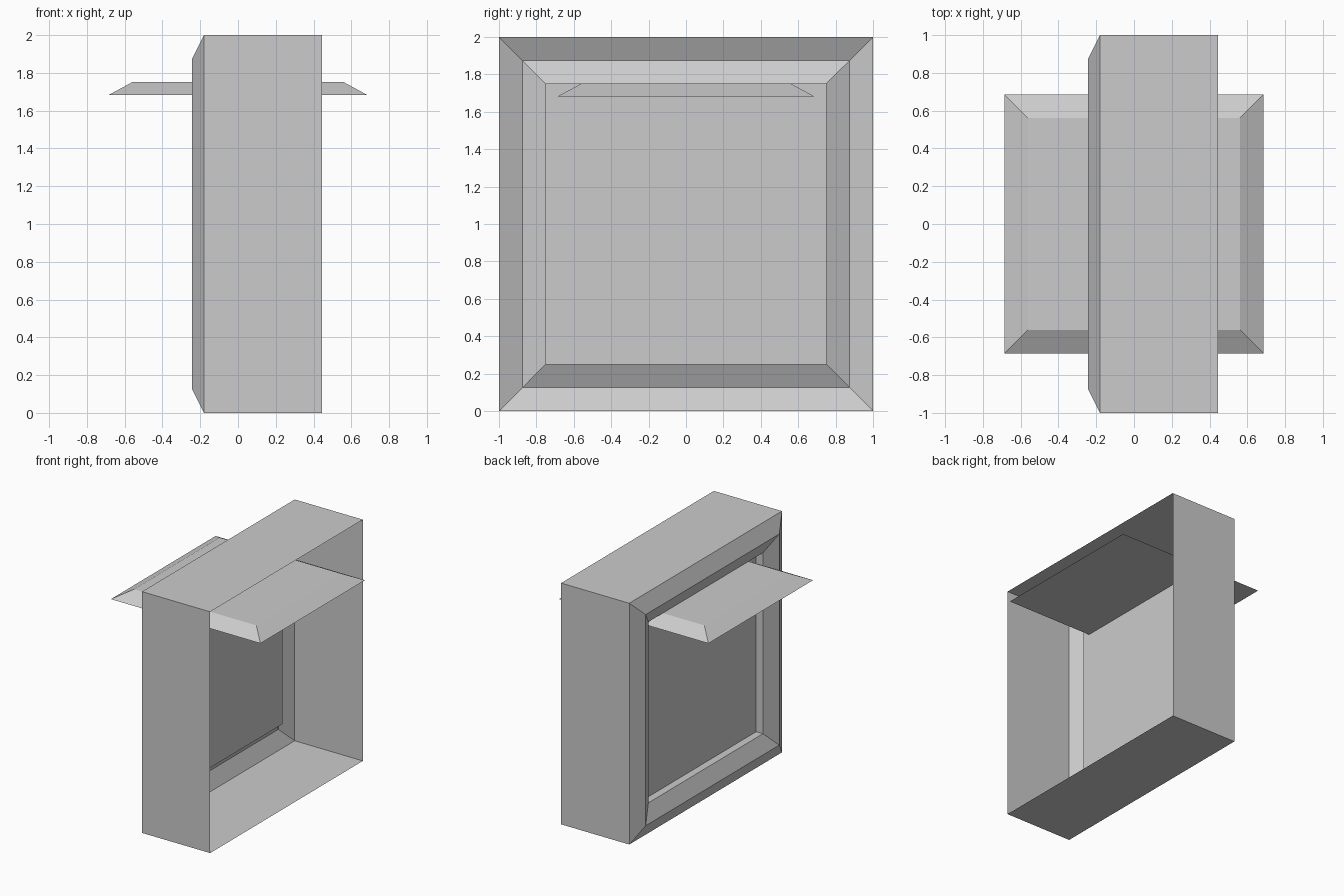
import bpy, bmesh

if "Cube" in bpy.data.objects:
    bpy.data.objects.remove(bpy.data.objects["Cube"])


def lofted(name, rings, cap_start, cap_end):
    """Join square rings (lists of 4 points) into a stepped shell."""
    bm = bmesh.new()
    loops = [[bm.verts.new(p) for p in ring] for ring in rings]
    for a, b in zip(loops, loops[1:]):
        for i in range(4):
            j = (i + 1) % 4
            bm.faces.new((a[i], a[j], b[j], b[i]))
    if cap_start:
        bm.faces.new(loops[0][::-1])
    if cap_end:
        bm.faces.new(loops[-1])
    bmesh.ops.recalc_face_normals(bm, faces=bm.faces)
    mesh = bpy.data.meshes.new(name)
    bm.to_mesh(mesh)
    bm.free()
    obj = bpy.data.objects.new(name, mesh)
    bpy.context.collection.objects.link(obj)
    return obj


CORNERS = ((-1, -1), (1, -1), (1, 1), (-1, 1))

# Open box: rim, outer walls, raised frame moulding, recessed panel
profile = [(0.445, 1.0), (-0.18, 1.0), (-0.243, 0.875), (-0.18, 0.75), (-0.118, 0.75)]
lofted("window_box",
       [[(x, h * a, 1 + h * b) for a, b in CORNERS] for x, h in profile],
       False, True)

# Square shelf with chamfered upper edge, passing through the panel
profile = [(1.6825, 0.6855), (1.7505, 0.5605)]
lofted("shelf",
       [[(h * a, h * b, z) for a, b in CORNERS] for z, h in profile],
       True, True)
